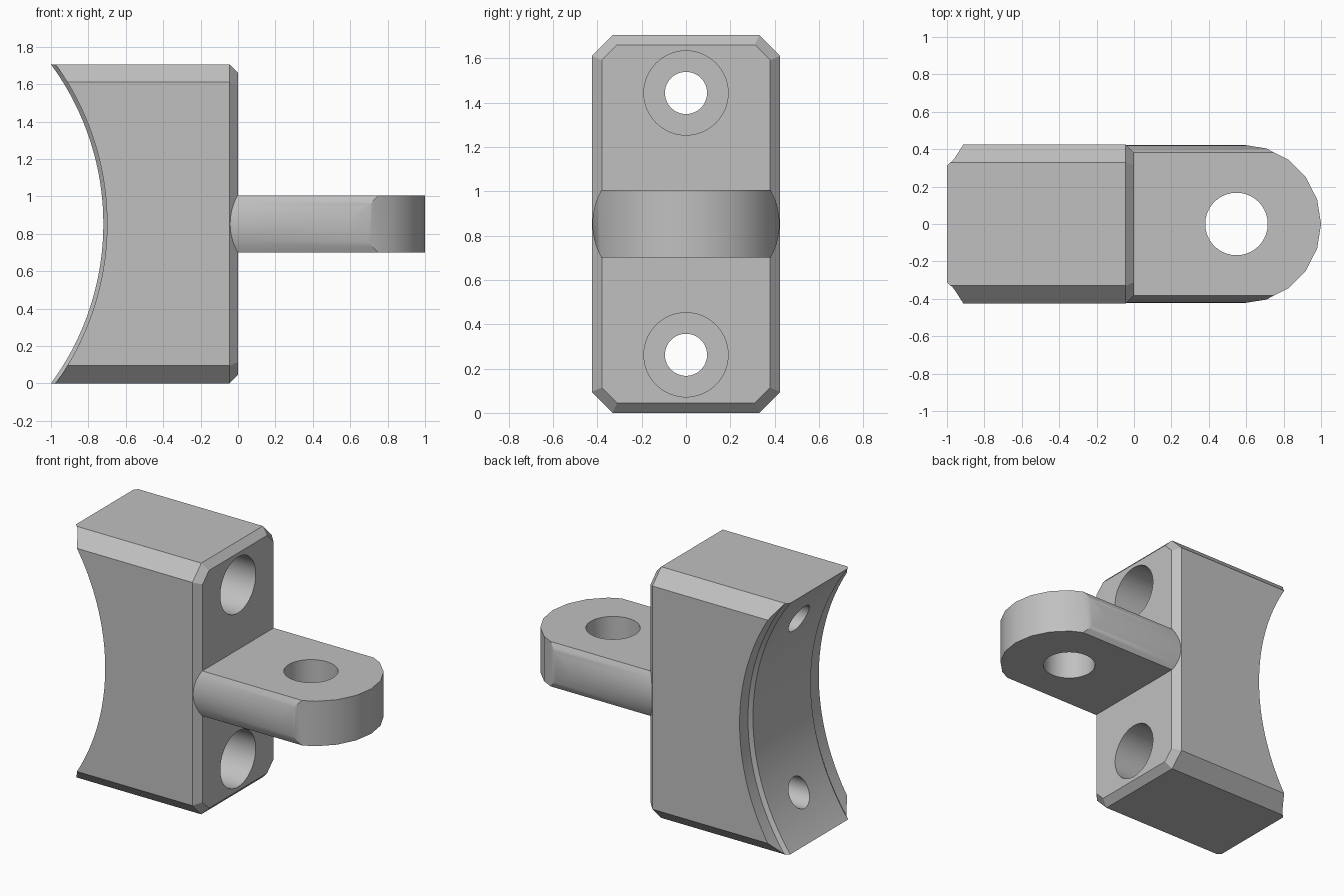
import bpy, bmesh
from math import sin, cos, tan, pi, asin

if "Cube" in bpy.data.objects:
    bpy.data.objects.remove(bpy.data.objects["Cube"], do_unlink=True)

MID = 0.8525      # mid height of the block
HALF_W = 0.425    # half width in y

grey = bpy.data.materials.new("light grey")
grey.use_nodes = True
COLOUR = (0.53, 0.53, 0.53, 1)
grey.diffuse_color = COLOUR
grey.node_tree.nodes["Principled BSDF"].inputs["Base Color"].default_value = COLOUR


def loft(name, sections, helper=False):
    """Skin matching closed loops of 3D points and cap both ends."""
    bm = bmesh.new()
    loops = [[bm.verts.new(p) for p in s] for s in sections]
    for a, b in zip(loops, loops[1:]):
        for i in range(len(a)):
            j = (i + 1) % len(a)
            bm.faces.new((a[i], a[j], b[j], b[i]))
    bm.faces.new(loops[0][::-1])
    bm.faces.new(loops[-1])
    bmesh.ops.recalc_face_normals(bm, faces=bm.faces)
    mesh = bpy.data.meshes.new(name)
    bm.to_mesh(mesh)
    bm.free()
    mesh.materials.append(grey)
    obj = bpy.data.objects.new(name, mesh)
    bpy.context.collection.objects.link(obj)
    obj.hide_render = helper
    return obj


def turned(name, axis, centre, steps, n=64):
    """Helper solid turned about an axis; steps are (offset along axis, radius)."""
    def point(t, r, k):
        p = [r * cos(2 * pi * k / n), r * sin(2 * pi * k / n)]
        p.insert(axis, t)
        return [c + q for c, q in zip(centre, p)]
    return loft(name, [[point(t, r, k) for k in range(n)] for t, r in steps], True)


def boolean(target, tool, operation):
    mod = target.modifiers.new(tool.name, "BOOLEAN")
    mod.operation, mod.solver, mod.object = operation, "EXACT", tool
    bpy.context.view_layer.objects.active = target
    bpy.ops.object.modifier_apply(modifier=mod.name)
    bpy.data.objects.remove(tool, do_unlink=True)


# Block: octagonal section with a chamfered front end
def octagon(x, inset):
    w, h = HALF_W - inset, MID - inset
    c = 0.095 - inset * (2 - 2 ** 0.5) 
    corner = [(w, h - c), (w - c, h)]
    pts = corner + [(-y, z) for y, z in corner[::-1]]
    pts += [(-y, -z) for y, z in pts]
    return [(x, y, MID + z) for y, z in pts]


bracket = loft("bracket", [octagon(-1.1, 0), octagon(-0.045, 0), octagon(0, 0.045)])

# Concave saddle with relieved edges
R = 1.438
saddle = turned("saddle_cutter", 1, (-0.72 - R, 0, MID),
                [(-0.6, R + 0.02), (-0.335, R + 0.02), (-0.31, R),
                 (0.31, R), (0.335, R + 0.02), (0.6, R + 0.02)], 192)
boolean(bracket, saddle, "DIFFERENCE")

# Tab: bulged sides, rounded end and a pin hole
TAB_H, BULGE_R = 0.1525, 0.31
half_angle = asin(TAB_H / BULGE_R)
side = [half_angle * (i / 5 - 1) for i in range(11)]
arc = [(0.422 - BULGE_R + BULGE_R * cos(a), MID + BULGE_R * sin(a)) for a in side]
section = arc + [(-y, z) for y, z in arc[::-1]]
tab = loft("tab", [[(x, y, z) for y, z in section] for x in (-0.15, 1.2)])

end = [pi * (i / 10 - 0.5) for i in range(11)]
outline = [(0.575 + HALF_W * cos(a), HALF_W * sin(a)) for a in end]
outline += [(-0.3, HALF_W), (-0.3, -HALF_W)]
stadium = loft("tab_outline", [[(x, y, z) for x, y in outline] for z in (0.5, 1.2)], True)
boolean(tab, stadium, "INTERSECT")
boolean(tab, turned("pin_hole", 2, (0.548, 0, MID), [(-0.4, 0.167), (0.4, 0.167)]),
        "DIFFERENCE")
boolean(bracket, tab, "UNION")

# Counterbored bolt holes
for z in (0.262, 1.443):
    bolt = turned("bolt_hole", 0, (0, 0, z),
                  [(-1.3, 0.095), (-0.5, 0.095), (-0.5, 0.19), (0.2, 0.19)])
    boolean(bracket, bolt, "DIFFERENCE")

bpy.ops.object.select_all(action="DESELECT")
bracket.select_set(True)
bpy.context.view_layer.objects.active = bracket
bpy.ops.object.shade_smooth_by_angle(angle=pi / 6)
